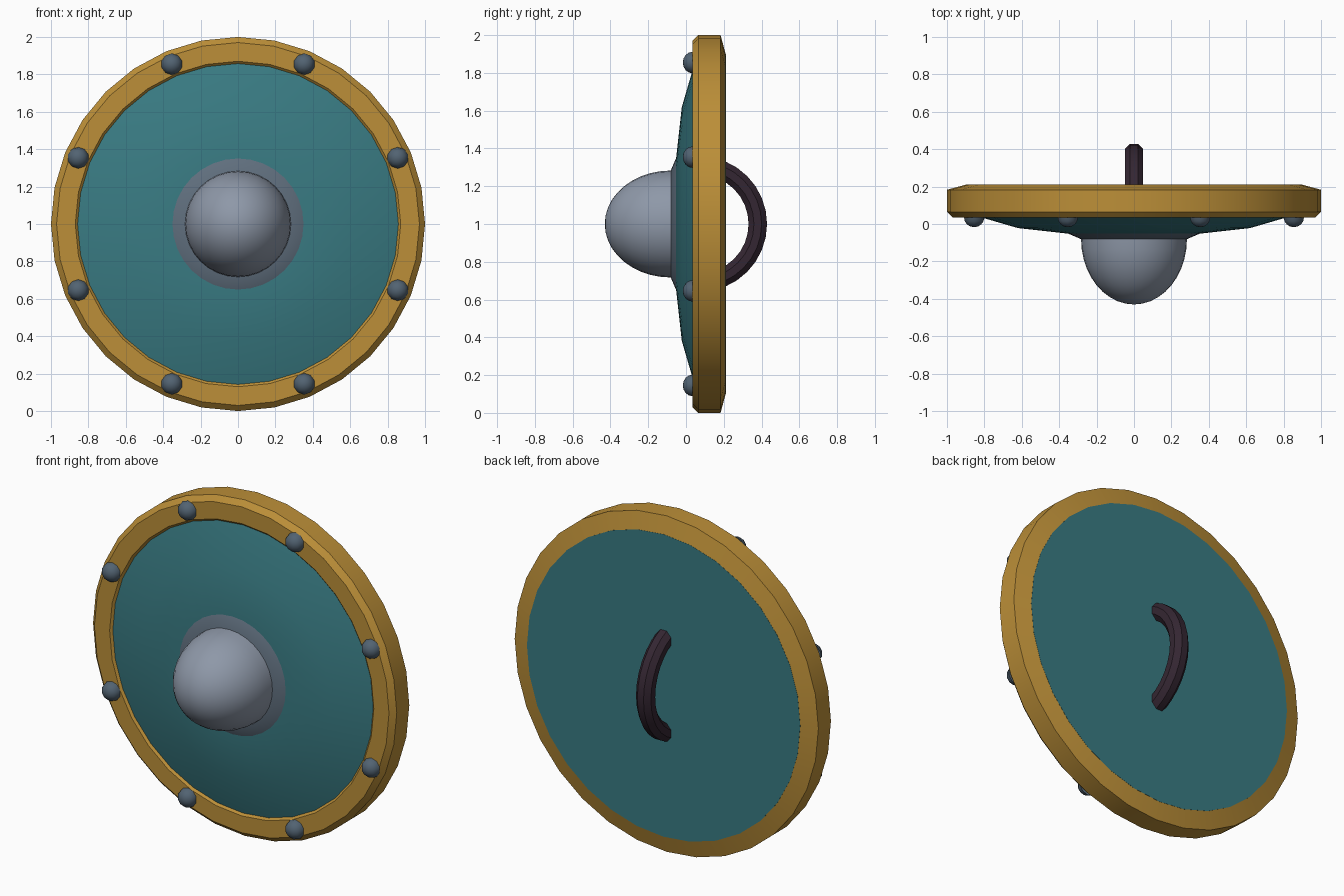
import bpy
import bmesh
from math import sin, cos, pi, radians
from mathutils import Vector

cube = bpy.data.objects.get("Cube")
if cube:
    bpy.data.objects.remove(cube, do_unlink=True)


def material(name, rgb):
    """Flat material from 0-255 display values, stored as linear."""
    lin = [((c / 255 + 0.055) / 1.055) ** 2.4 for c in rgb] + [1.0]
    m = bpy.data.materials.new(name)
    m.use_nodes = True
    m.diffuse_color = lin
    m.node_tree.nodes["Principled BSDF"].inputs["Base Color"].default_value = lin
    return m


TEAL = material("teal paint", (57, 123, 131))
GOLD = material("gold trim", (188, 143, 56))
STEEL = material("pale steel", (142, 152, 168))
FLANGE = material("dull steel", (96, 111, 126))
IRON = material("dark iron", (82, 99, 114))
LEATHER = material("dark leather", (52, 38, 50))
CENTRE = Vector((0, 0, 1))


def finish(name, bm, mat, angle=35):
    bmesh.ops.remove_doubles(bm, verts=bm.verts, dist=0.0001)
    bmesh.ops.recalc_face_normals(bm, faces=bm.faces)
    mesh = bpy.data.meshes.new(name)
    bm.to_mesh(mesh)
    bm.free()
    mesh.materials.append(mat)
    ob = bpy.data.objects.new(name, mesh)
    bpy.context.collection.objects.link(ob)
    bpy.ops.object.select_all(action="DESELECT")
    ob.select_set(True)
    bpy.context.view_layer.objects.active = ob
    bpy.ops.object.shade_smooth_by_angle(angle=radians(angle))
    return ob


def lathe(name, profile, mat, steps=32, closed=False, centre=CENTRE, angle=35):
    """Spin a (radius, y) profile about the front-to-back axis."""
    bm = bmesh.new()
    verts = [bm.verts.new(centre + Vector((0, y, r))) for r, y in profile]
    edges = [bm.edges.new(pair) for pair in zip(verts, verts[1:])]
    if closed:
        edges.append(bm.edges.new((verts[-1], verts[0])))
    bmesh.ops.spin(bm, geom=verts + edges, cent=centre, axis=(0, 1, 0),
                   angle=2 * pi, steps=steps, use_merge=True)
    return finish(name, bm, mat, angle)


def dome(radius, depth, base, rings):
    """Half-ellipse profile bulging towards the front."""
    arc = [i * pi / 2 / rings for i in range(rings + 1)]
    return [(radius * cos(a), base - depth * sin(a)) for a in arc]


# Chamfered rim, wider bevel on the back
lathe("rim", [(0.845, 0.06), (0.87, 0.035), (0.97, 0.035), (1.0, 0.065),
              (1.0, 0.183), (0.9, 0.21), (0.845, 0.2)], GOLD, closed=True, angle=12)

# Shallow painted board with a flat back
lathe("board", [(0.0, -0.04), (0.35, -0.052), (0.62, -0.022), (0.85, 0.045),
                (0.9, 0.06), (0.9, 0.211), (0.0, 0.211)], TEAL)

# Central boss and the collar around it
lathe("boss_collar", [(0.355, -0.05), (0.285, -0.08), (0.0, -0.08)], FLANGE)
lathe("boss", dome(0.283, 0.35, -0.08, 10), STEEL)

# Ring of rivets around the rim
for i in range(8):
    a = radians(22.5 + 45 * i)
    spot = Vector((0.925 * cos(a), 0.035, 1 + 0.925 * sin(a)))
    lathe(f"rivet_{i + 1}", dome(0.057, 0.052, 0, 4), IRON, steps=10,
          centre=spot, angle=40)

# Curved grip on the back: an eight-sided section swept along an arc
bm = bmesh.new()
hub = Vector((0, 0.07, 1))
ring = [bm.verts.new(hub + Vector((0.053 * cos(t), 0, 0.31 + 0.053 * sin(t))))
        for t in [(k + 0.5) * pi / 4 for k in range(8)]]
section = bm.faces.new(ring)
bmesh.ops.spin(bm, geom=[section], cent=hub, axis=(1, 0, 0),
               angle=-pi, steps=16)
finish("grip", bm, LEATHER, angle=30)
